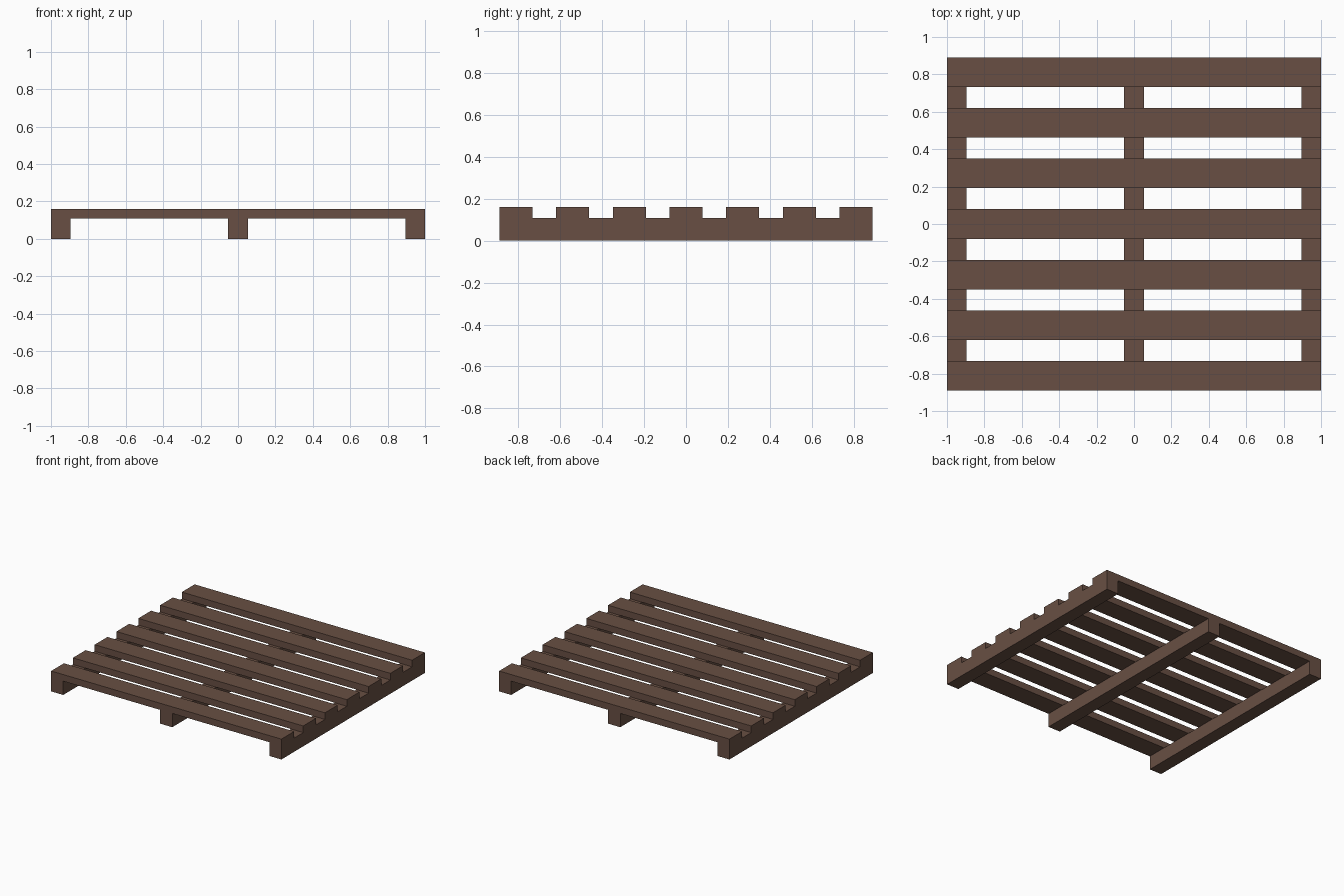
import bpy

if "Cube" in bpy.data.objects:
    bpy.data.objects.remove(bpy.data.objects["Cube"])

wood = bpy.data.materials.new("brown wood")
wood.diffuse_color = (0.138, 0.078, 0.056, 1.0)
wood.use_nodes = True
wood.node_tree.nodes["Principled BSDF"].inputs["Base Color"].default_value = wood.diffuse_color


def box(name, x0, x1, y0, y1, z0, z1):
    bpy.ops.mesh.primitive_cube_add(
        size=1, location=((x0 + x1) / 2, (y0 + y1) / 2, (z0 + z1) / 2))
    ob = bpy.context.object
    ob.name = name
    ob.scale = (x1 - x0, y1 - y0, z1 - z0)
    bpy.ops.object.transform_apply(location=False, rotation=False, scale=True)
    ob.data.materials.append(wood)
    return ob


HALF_Y = 0.89      # half depth of the pallet
DECK_Z = 0.108     # underside of the deck slats
TOP_Z = 0.16
SLAT_W = 0.158
BEAM_W = 0.105

# Three bearer beams running front to back
for name, x in (("left_beam", -1 + BEAM_W / 2), ("middle_beam", 0),
                ("right_beam", 1 - BEAM_W / 2)):
    box(name, x - BEAM_W / 2, x + BEAM_W / 2, -HALF_Y, HALF_Y, 0, DECK_Z)

# Seven evenly spaced deck slats
pitch = (2 * HALF_Y - SLAT_W) / 6
for i in range(7):
    y = -HALF_Y + i * pitch
    box(f"deck_slat_{i + 1}", -1, 1, y, y + SLAT_W, DECK_Z, TOP_Z)
